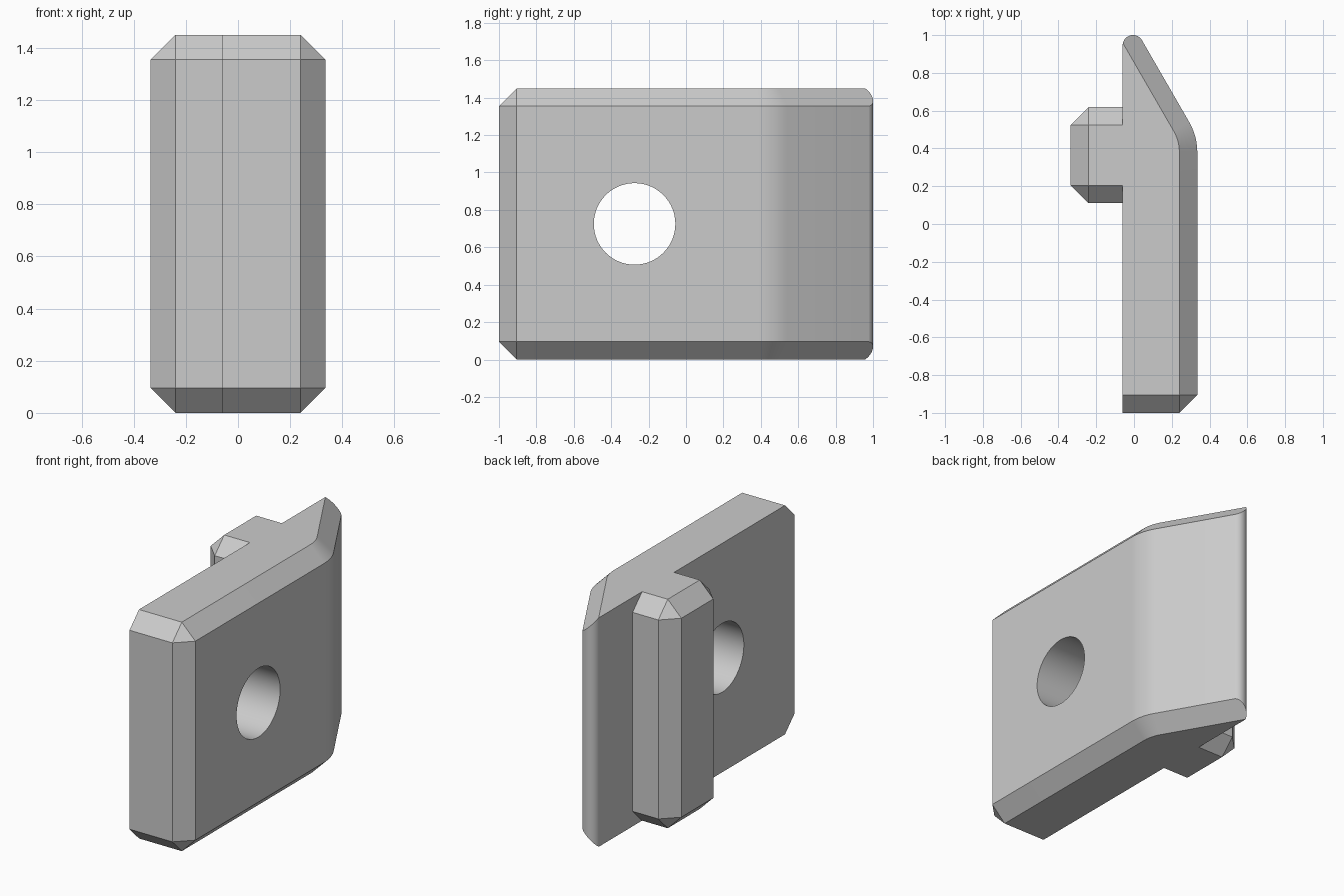
import bpy, bmesh, math

cube = bpy.data.objects.get("Cube")
if cube:
    bpy.data.objects.remove(cube, do_unlink=True)

H = 1.45      # height
C = 0.095     # chamfer
SIDE = -0.06  # flat face of the plate

grey = bpy.data.materials.new("light grey")
grey.use_nodes = True
colour = (0.6, 0.6, 0.6, 1)
grey.diffuse_color = colour
grey.node_tree.nodes["Principled BSDF"].inputs["Base Color"].default_value = colour


def loft(name, rings):
    """Solid skinned through rings of points with equal counts."""
    bm = bmesh.new()
    loops = [[bm.verts.new(p) for p in ring] for ring in rings]
    n = len(loops[0])
    for a, b in zip(loops, loops[1:]):
        for i in range(n):
            j = (i + 1) % n
            bm.faces.new((a[i], a[j], b[j], b[i]))
    bm.faces.new(loops[0][::-1])
    bm.faces.new(loops[-1])
    bmesh.ops.remove_doubles(bm, verts=bm.verts, dist=1e-5)
    bmesh.ops.recalc_face_normals(bm, faces=bm.faces)
    mesh = bpy.data.meshes.new(name)
    bm.to_mesh(mesh)
    bm.free()
    mesh.materials.append(grey)
    obj = bpy.data.objects.new(name, mesh)
    bpy.context.collection.objects.link(obj)
    return obj


def level(outline, z):
    return [(x, y, z) for x, y in outline]


def chamfered(name, outer, inset):
    return loft(name, [level(inset, 0), level(outer, C),
                       level(outer, H - C), level(inset, H)])


def arc(cx, cy, r, start, end, steps):
    angles = [math.radians(start + (end - start) * i / steps) for i in range(steps + 1)]
    return [(cx + r * math.cos(a), cy + r * math.sin(a)) for a in angles]


# Plate with a bend and a long sloping back end
R = 0.32
outer = [(SIDE, -1), (0.24, -1), (0.335, C - 1)]
outer += arc(0.015, 0.38, R, 0, 30, 16) + [(SIDE, 1.15)]
inset = [(SIDE, C - 1), (0.24, C - 1), (0.24, C - 1)]
inset += arc(0.015, 0.38, R - C, 0, 30, 16) + [(SIDE, 0.96)]
plate = chamfered("clamp_plate", outer, inset)

# Rail on the flat side, chamfered on its free edges
x0, x1, y0, y1 = -0.335, 0.03, 0.11, 0.62
rail = chamfered(
    "rail",
    [(x1, y1), (x0 + C, y1), (x0, y1 - C), (x0, y0 + C), (x0 + C, y0), (x1, y0)],
    [(x1, y1 - C), (x0 + C, y1 - C), (x0 + C, y1 - C),
     (x0 + C, y0 + C), (x0 + C, y0 + C), (x1, y0 + C)])

# Envelope that rounds the thin tip
envelope_outline = [(1, 0.9)] + arc(-0.005, 0.945, 0.0552, 27, 183, 28)
envelope_outline += [(-1, 0.9), (-1, -2), (1, -2)]
envelope = loft("tip_envelope", [level(envelope_outline, z) for z in (-1, 2)])

# Round through hole
circle = arc(-0.275, 0.725, 0.218, 0, 360, 64)[:-1]
hole = loft("hole_cutter", [[(x, y, z) for y, z in circle] for x in (-1, 1)])

for tool, operation in ((envelope, "INTERSECT"), (rail, "UNION"), (hole, "DIFFERENCE")):
    tool.hide_render = True
    mod = plate.modifiers.new(tool.name, "BOOLEAN")
    mod.operation = operation
    mod.solver = "EXACT"
    mod.object = tool

# Bake the joins and shade the rounded parts smooth
bpy.ops.object.select_all(action="DESELECT")
plate.select_set(True)
bpy.context.view_layer.objects.active = plate
for mod in list(plate.modifiers):
    bpy.ops.object.modifier_apply(modifier=mod.name)
for tool in (envelope, rail, hole):
    bpy.data.objects.remove(tool, do_unlink=True)
plate.select_set(True)
bpy.ops.object.shade_smooth_by_angle(angle=math.radians(25))
